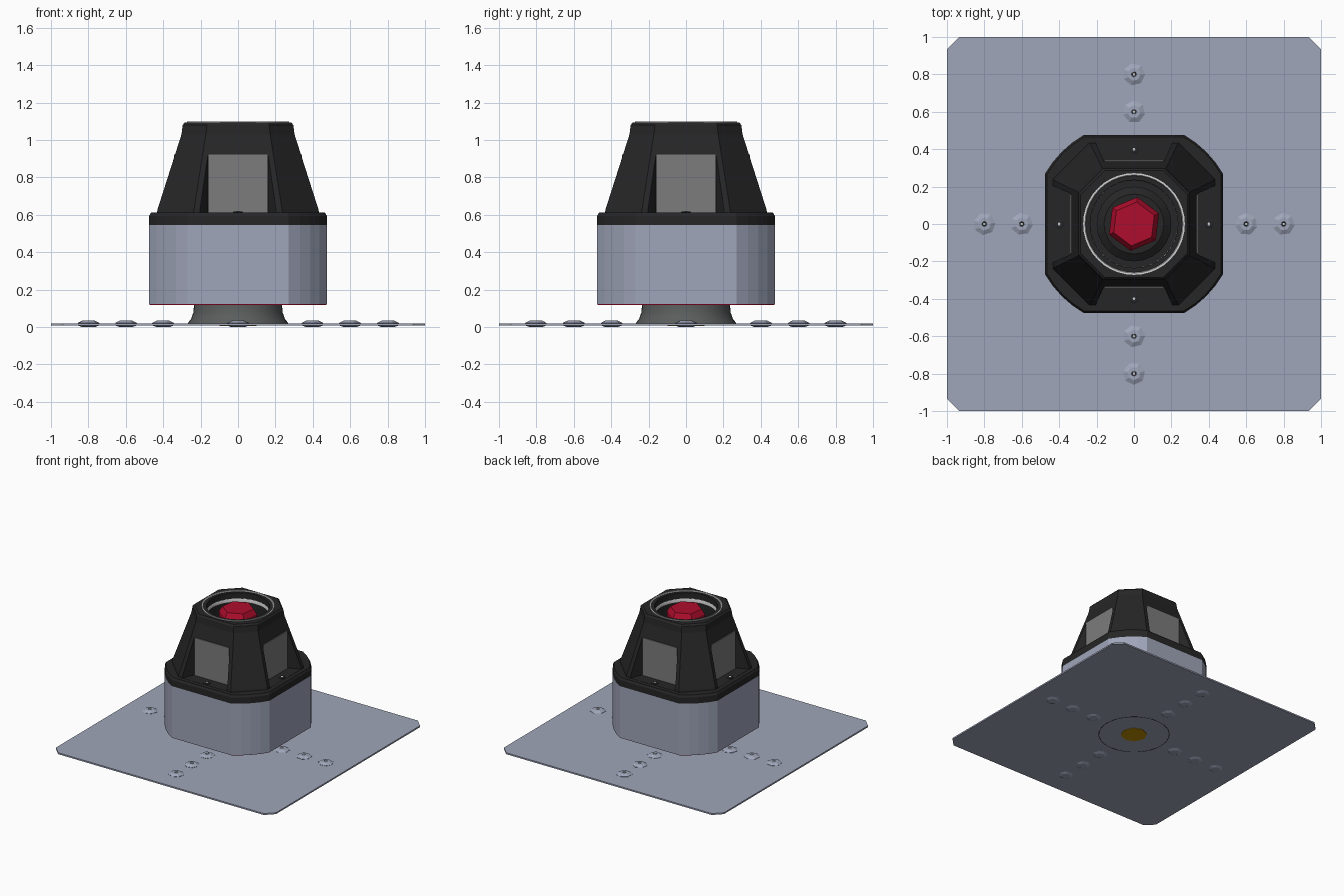
import bpy, bmesh
from math import sin, cos, pi, asin, sqrt

cube = bpy.data.objects.get("Cube")
if cube:
    bpy.data.objects.remove(cube, do_unlink=True)


def material(name, r, g, b, rough=0.6):
    m = bpy.data.materials.new(name)
    m.use_nodes = True
    m.diffuse_color = (r, g, b, 1)
    node = m.node_tree.nodes["Principled BSDF"]
    node.inputs["Base Color"].default_value = (r, g, b, 1)
    node.inputs["Roughness"].default_value = rough
    return m


STEEL = material("blue grey steel", 0.35, 0.38, 0.49)
BLACK = material("black casing", 0.019, 0.019, 0.019)
PANEL = material("grey panel", 0.2, 0.2, 0.2)
STONE = material("dark grey pedestal", 0.10, 0.11, 0.105)
RED = material("red", 0.42, 0.004, 0.025)
WHITE = material("pale rim", 0.66, 0.66, 0.66)
GOLD = material("gold", 0.5, 0.27, 0.0)


def loft(name, rings, mat, caps=True, closed=False, smooth=False):
    """Skin a stack of equally sized point rings."""
    bm = bmesh.new()
    loops = [[bm.verts.new(p) for p in ring] for ring in rings]
    pairs = list(zip(loops, loops[1:]))
    if closed:
        pairs.append((loops[-1], loops[0]))
    n = len(loops[0])
    for a, b in pairs:
        for i in range(n):
            j = (i + 1) % n
            bm.faces.new((a[i], a[j], b[j], b[i]))
    if caps:
        bm.faces.new(loops[0][::-1])
        bm.faces.new(loops[-1])
    if caps or closed:
        bmesh.ops.recalc_face_normals(bm, faces=bm.faces)
    mesh = bpy.data.meshes.new(name)
    bm.to_mesh(mesh)
    bm.free()
    mesh.materials.append(mat)
    ob = bpy.data.objects.new(name, mesh)
    bpy.context.collection.objects.link(ob)
    if smooth:
        bpy.ops.object.select_all(action='DESELECT')
        ob.select_set(True)
        bpy.context.view_layer.objects.active = ob
        bpy.ops.object.shade_smooth_by_angle(angle=0.6)
    return ob


def circle(r, z, n, cx=0, cy=0, turn=0):
    return [(cx + r * cos(turn + 2 * pi * i / n), cy + r * sin(turn + 2 * pi * i / n), z)
            for i in range(n)]


def lathe(name, profile, n, mat, cx=0, cy=0, turn=0, **kw):
    return loft(name, [circle(r, z, n, cx, cy, turn) for r, z in profile], mat, **kw)


def octagon(half, corner, z):
    """Square with cut corners; corner is where each straight side ends."""
    pts = []
    for k in range(4):
        c, s = round(cos(k * pi / 2)), round(sin(k * pi / 2))
        for x, y in ((half, -corner), (half, corner)):
            pts.append((c * x - s * y, s * x + c * y, z))
    return pts


def rounded(half, radius, z, steps=4):
    """Square whose corners are trimmed by a circle."""
    edge = asin(sqrt(radius ** 2 - half ** 2) / radius)
    pts = []
    for k in range(4):
        for i in range(steps + 1):
            a = k * pi / 2 + edge + (pi / 2 - 2 * edge) * i / steps
            pts.append((radius * cos(a), radius * sin(a), z))
    return pts


def cut(target, cutter):
    mod = target.modifiers.new("cut", 'BOOLEAN')
    mod.operation, mod.solver, mod.object = 'DIFFERENCE', 'EXACT', cutter
    bpy.context.view_layer.objects.active = target
    bpy.ops.object.modifier_apply(modifier=mod.name)
    bpy.data.objects.remove(cutter, do_unlink=True)


def spin(points, k):
    c, s = round(cos(k * pi / 2)), round(sin(k * pi / 2))
    return [(c * x - s * y, s * x + c * y, z) for x, y, z in points]


# Base plate with bolts in a cross
loft("base_plate", [octagon(1, 0.935, 0.008), octagon(1, 0.935, 0.02)], STEEL)
for k in range(4):
    for dist in (0.4, 0.6, 0.8):
        x, y, _ = spin([(dist, 0, 0)], k)[0]
        lathe("plate_bolt", [(0.035, 0), (0.058, 0.008), (0.06, 0.022), (0.035, 0.034),
                             (0.014, 0.034), (0.012, 0.028)], 7, STEEL, x, y, turn=k + dist)
        lathe("bolt_socket", [(0.012, 0.028), (0.012, 0.03)], 6, BLACK, x, y)
        lathe("bolt_pin", [(0.007, 0.028), (0.007, 0.034)], 6, WHITE, x, y)

# Flared pedestal with a gold contact underneath
lathe("pedestal", [(0.27, 0.012), (0.268, 0.022), (0.25, 0.045), (0.238, 0.08), (0.235, 0.125)],
      32, STONE, smooth=True)
lathe("underside_seam", [(0.268, 0.0075), (0.268, 0.009), (0.263, 0.009), (0.263, 0.0075)],
      32, BLACK, caps=False, closed=True)
lathe("underside_contact", [(0.1, 0.005), (0.1, 0.01)], 8, GOLD)

# Lower housing, its red underside and the black collar
loft("lower_housing", [rounded(0.475, 0.546, 0.122), rounded(0.475, 0.546, 0.545)], STEEL)
loft("housing_underside", [rounded(0.472, 0.543, 0.119), rounded(0.472, 0.543, 0.123)], RED)
loft("collar", [rounded(0.475, 0.546, 0.545), rounded(0.475, 0.546, 0.595),
                rounded(0.465, 0.536, 0.612)], BLACK)

# Tapered upper casing, notched on four sides, with an open well
casing = loft("upper_casing", [octagon(0.435, 0.24, 0.6), octagon(0.43, 0.235, 0.63),
                               octagon(0.302, 0.172, 1.03), octagon(0.296, 0.166, 1.08),
                               octagon(0.285, 0.158, 1.093)], BLACK)
notch = [(0.335, -0.16), (0.5, -0.235), (0.5, 0.235), (0.335, 0.16)]
for k in range(4):
    rings = [spin([(x, y, z) for x, y in notch], k) for z in (0.613, 1.0)]
    cut(casing, loft("notch_cutter", rings, BLACK))
cut(casing, lathe("well_cutter", [(0.235, 0.8), (0.235, 1.2)], 32, BLACK))

# Side panels and collar screws
for k in range(4):
    face = [(0.33, -0.157), (0.342, -0.157), (0.342, 0.157), (0.33, 0.157)]
    loft("side_panel", [spin([(x, y, z) for x, y in face], k) for z in (0.613, 0.922)], PANEL)
    x, y, _ = spin([(0.4, 0, 0)], k)[0]
    lathe("collar_screw", [(0.026, 0.605), (0.026, 0.616), (0.02, 0.619)], 8, BLACK, x, y)
    lathe("screw_pin", [(0.008, 0.612), (0.008, 0.621)], 6, WHITE, x, y)

# Pale rim around the well
lathe("rim", [(0.272, 1.088), (0.272, 1.1), (0.262, 1.1), (0.232, 1.04), (0.232, 1.02),
              (0.24, 1.02)], 40, WHITE, caps=False, closed=True, smooth=True)

# Hexagonal red knob on a stepped black seat
lathe("knob_seat", [(0.2, 0.79), (0.2, 0.88), (0.16, 0.91)], 24, BLACK)
lathe("knob", [(0.145, 0.85), (0.145, 1.04), (0.118, 1.08)], 6, RED, turn=0.4)
